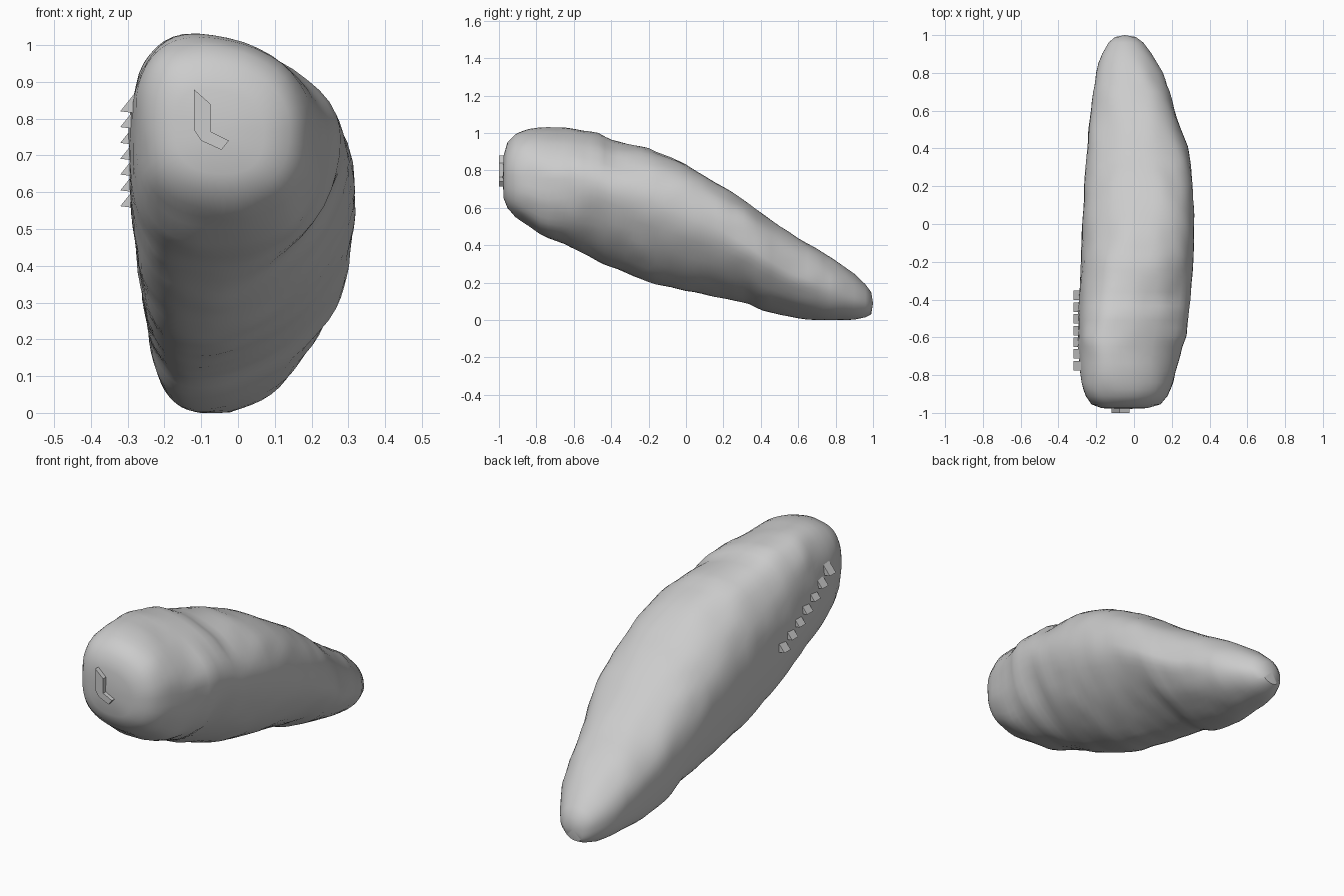
import bpy, bmesh, math
from mathutils import Vector, noise

if "Cube" in bpy.data.objects:
    bpy.data.objects.remove(bpy.data.objects["Cube"])

# Stations along the body: y, bottom z, top z, left x, right x
STATIONS = [
    (-0.975, 0.65, 0.88, -0.17, 0.07),
    (-0.955, 0.60, 0.95, -0.225, 0.14),
    (-0.91, 0.55, 0.995, -0.255, 0.18),
    (-0.84, 0.51, 1.022, -0.275, 0.205),
    (-0.78, 0.455, 1.025, -0.285, 0.22),
    (-0.65, 0.41, 1.025, -0.293, 0.255),
    (-0.59, 0.38, 1.02, -0.293, 0.28),
    (-0.47, 0.32, 1.00, -0.29, 0.288),
    (-0.40, 0.285, 0.96, -0.288, 0.297),
    (-0.20, 0.205, 0.917, -0.278, 0.312),
    (0.00, 0.155, 0.83, -0.27, 0.318),
    (0.20, 0.12, 0.71, -0.26, 0.31),
    (0.34, 0.09, 0.615, -0.25, 0.298),
    (0.41, 0.05, 0.565, -0.243, 0.283),
    (0.50, 0.03, 0.50, -0.237, 0.247),
    (0.60, 0.012, 0.435, -0.227, 0.212),
    (0.70, 0.003, 0.38, -0.213, 0.188),
    (0.80, 0.0, 0.315, -0.197, 0.15),
    (0.90, 0.002, 0.245, -0.17, 0.095),
    (0.96, 0.015, 0.19, -0.135, 0.05),
    (0.99, 0.03, 0.15, -0.10, 0.01),
]
SIDES = 48


def lerp(y, *points):
    for (a, p), (b, q) in zip(points, points[1:]):
        if y <= b:
            return p + (q - p) * max(0, (y - a) / (b - a))
    return points[-1][1]


def section(bm, y, zb, zt, xl, xr):
    """Ring of four rounded quarters with its own ridge, keel and waists."""
    ridge = lerp(y, (-0.9, -0.09), (-0.6, -0.12), (-0.3, -0.04), (0.1, 0.06), (0.55, 0.05), (1, -0.05))
    keel = lerp(y, (-0.9, -0.04), (-0.5, -0.09), (0.5, -0.10), (1, -0.06))
    waist_r = zb + (zt - zb) * lerp(y, (-0.9, 0.5), (-0.45, 0.62), (0.2, 0.6), (0.6, 0.52), (1, 0.5))
    waist_l = (zb + zt) / 2
    top_r = lerp(y, (-0.9, 2.1), (-0.7, 1.75), (-0.4, 1.75), (-0.1, 2.3), (0.4, 2.4), (0.8, 2.1))
    top_l = lerp(y, (-0.8, 2.7), (-0.5, 2.5), (-0.1, 2.1), (1, 2.1))
    low_r = lerp(y, (-0.75, 2.6), (-0.5, 1.7), (0.5, 1.55), (0.9, 2.0))
    low_l = lerp(y, (-0.9, 2.5), (-0.6, 2.8), (0.5, 2.7), (0.9, 2.4))
    ring = []
    for i in range(SIDES):
        a = 2 * math.pi * i / SIDES
        c, s = math.cos(a), math.sin(a)
        right, up = c > 0, s > 0
        n = (top_r if right else top_l) if up else (low_r if right else low_l)
        apex, edge = (ridge if up else keel), (xr if right else xl)
        waist = waist_r if right else waist_l
        x = apex + (edge - apex) * abs(c) ** (2 / n)
        z = waist + ((zt if up else zb) - waist) * abs(s) ** (2 / n)
        ring.append(bm.verts.new((x, y, z)))
    return ring


def finish(name, bm):
    bmesh.ops.recalc_face_normals(bm, faces=bm.faces)
    me = bpy.data.meshes.new(name)
    bm.to_mesh(me)
    bm.free()
    ob = bpy.data.objects.new(name, me)
    bpy.context.collection.objects.link(ob)
    return ob


# Rock body
bm = bmesh.new()
rows = []
for a, b in zip(STATIONS, STATIONS[1:]):
    steps = max(1, round((b[0] - a[0]) / 0.04))
    for k in range(steps):
        t = k / steps
        rows.append(section(bm, *[p + (q - p) * t for p, q in zip(a, b)]))
rows.append(section(bm, *STATIONS[-1]))
for r, q in zip(rows, rows[1:]):
    for i in range(SIDES):
        j = (i + 1) % SIDES
        bm.faces.new((r[i], r[j], q[j], q[i]))
for r, y in ((rows[0], -0.98), (rows[-1], 1.0)):
    tip = bm.verts.new(sum((v.co for v in r), Vector()) / SIDES)
    tip.co.y = y
    for i in range(SIDES):
        bm.faces.new((r[i], r[(i + 1) % SIDES], tip))
# Soften the folds, then roughen the surface a little
inner = [v for row in rows[2:-2] for v in row]
for _ in range(2):
    bmesh.ops.smooth_vert(bm, verts=inner, factor=0.25, use_axis_x=True, use_axis_z=True)
bmesh.ops.recalc_face_normals(bm, faces=bm.faces)
bm.normal_update()
for v in inner:
    v.co += v.normal * (0.003 + 0.006 * noise.noise(v.co * 10))
    v.co.z = max(v.co.z, 0)
body = finish("rock_body", bm)
bpy.context.view_layer.objects.active = body
body.select_set(True)
bpy.ops.object.shade_smooth_by_angle(angle=math.radians(40))


def prism(name, outline, lo, hi):
    """Extrude an x-z outline along y."""
    bm = bmesh.new()
    rings = []
    for y in (lo, hi):
        rings.append([bm.verts.new((x, y, z)) for x, z in outline])
        bm.faces.new(rings[-1])
    n = len(outline)
    for i in range(n):
        j = (i + 1) % n
        bm.faces.new((rings[0][i], rings[0][j], rings[1][j], rings[1][i]))
    return finish(name, bm)


# Hooked chip on the front face
prism("front_chip", [(-0.12, 0.88), (-0.075, 0.84), (-0.075, 0.765), (-0.025, 0.74),
                     (-0.045, 0.715), (-0.10, 0.74), (-0.12, 0.77)], -1.0, -0.965)

# Jagged splinters along the left flank
for i in range(7):
    y, z = -0.75 + 0.062 * i, 0.84 - 0.043 * i
    prism("left_splinter", [(-0.28, z - 0.025), (-0.32, z - 0.02), (-0.28, z + 0.03)],
          y - 0.025, y + 0.025)
